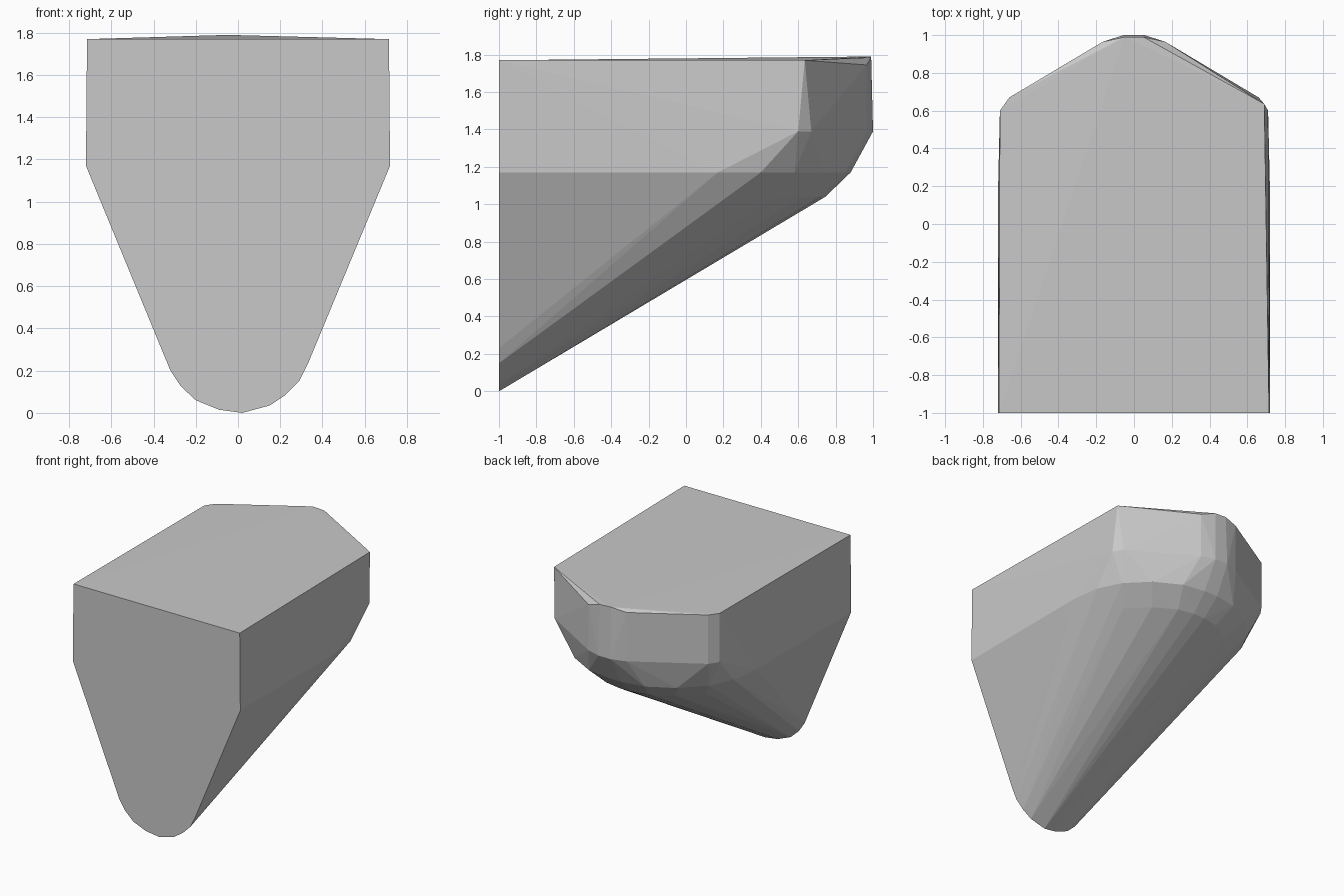
import bpy
import bmesh

cube = bpy.data.objects.get("Cube")
if cube:
    bpy.data.objects.remove(cube, do_unlink=True)

# Plain grey material
grey = bpy.data.materials.new("plain_grey")
grey.use_nodes = True
colour = (0.58, 0.58, 0.58, 1)
grey.diffuse_color = colour
grey.node_tree.nodes["Principled BSDF"].inputs["Base Color"].default_value = colour


def both_sides(half, z):
    """Mirror a half outline in plan across x and set its height."""
    return [(side * x, y, z) for x, y in half for side in (1, -1)]


# Flat front: straight shoulders and a rounded lower tip
front = [(0.715, 1.77), (-0.715, 1.77), (0.72, 1.17), (-0.72, 1.17),
         (0.33, 0.23), (0.29, 0.15), (0.225, 0.085), (0.15, 0.035), (0.02, 0),
         (-0.09, 0.015), (-0.2, 0.06), (-0.27, 0.125), (-0.32, 0.2)]
points = [(x, -1, z) for x, z in front]

# Top rim, with one plain corner and one chamfered corner
points += [(0.69, 0.635, 1.77), (-0.71, 0.6, 1.77), (-0.66, 0.67, 1.77),
           (-0.165, 0.965, 1.77), (-0.05, 0.99, 1.79), (0.05, 0.99, 1.785),
           (0.165, 0.965, 1.745)]

# Back wall, then the two rounded rings that lead into the sloping underside
points += both_sides([(0.71, 0.6), (0.66, 0.67), (0.165, 0.965), (0.055, 1)], 1.39)
points += both_sides([(0.72, 0.17), (0.69, 0.4), (0.6, 0.58), (0.44, 0.74),
                      (0.24, 0.85), (0.06, 0.88)], 1.17)
points += both_sides([(0.5, 0.47), (0.35, 0.62), (0.18, 0.72), (0.05, 0.745)], 1.04)

# Skin the sections with one convex faceted shell
bm = bmesh.new()
for p in points:
    bm.verts.new(p)
hull = bmesh.ops.convex_hull(bm, input=bm.verts[:])
spare = {v for v in hull["geom_interior"] + hull["geom_unused"]
         if isinstance(v, bmesh.types.BMVert)}
bmesh.ops.delete(bm, geom=list(spare), context="VERTS")
bmesh.ops.dissolve_limit(bm, angle_limit=0.002, verts=bm.verts[:], edges=bm.edges[:])
bmesh.ops.recalc_face_normals(bm, faces=bm.faces[:])

mesh = bpy.data.meshes.new("tapered_block")
bm.to_mesh(mesh)
bm.free()
mesh.materials.append(grey)
bpy.context.collection.objects.link(bpy.data.objects.new("tapered_block", mesh))
